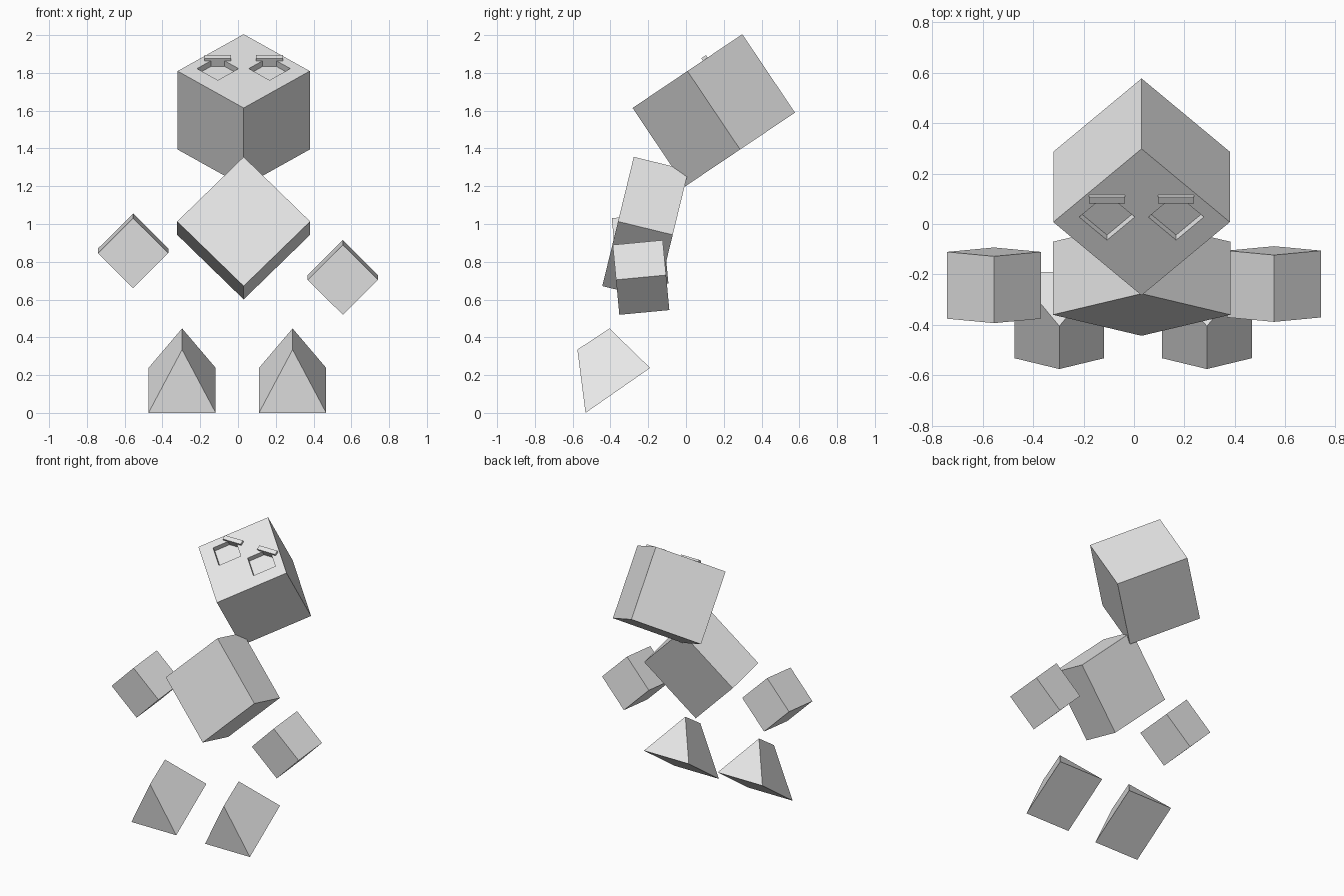
import bpy
import bmesh
import math
from mathutils import Matrix, Vector

cube = bpy.data.objects.get("Cube")
if cube:
    bpy.data.objects.remove(cube, do_unlink=True)

grey = bpy.data.materials.new("plain grey")
grey.use_nodes = True
colour = (0.8, 0.8, 0.8, 1.0)
grey.diffuse_color = colour
grey.node_tree.nodes["Principled BSDF"].inputs["Base Color"].default_value = colour


def add_object(name, bm):
    """Turn a bmesh into a flat shaded grey object."""
    bmesh.ops.recalc_face_normals(bm, faces=bm.faces[:])
    mesh = bpy.data.meshes.new(name)
    bm.to_mesh(mesh)
    bm.free()
    mesh.materials.append(grey)
    obj = bpy.data.objects.new(name, mesh)
    bpy.context.collection.objects.link(obj)
    return obj


def prism(name, outline, low, high, frame):
    """Extrude a flat outline from low to high along the frame's z axis."""
    bm = bmesh.new()
    base = bm.faces.new([bm.verts.new((u, v, low)) for u, v in outline])
    top = bmesh.ops.extrude_face_region(bm, geom=[base])["geom"]
    moved = [g for g in top if isinstance(g, bmesh.types.BMVert)]
    bmesh.ops.translate(bm, verts=moved, vec=(0, 0, high - low))
    bm.transform(frame)
    return add_object(name, bm)


def tilted(centre, degrees):
    return Matrix.Translation(centre) @ Matrix.Rotation(math.radians(degrees), 4, 'X')


def diamond(r):
    return [(0, -r), (r, 0), (0, r), (-r, 0)]


# Head, body and hands: square blocks standing on a corner
head_frame = tilted((0.03, 0.147, 1.602), 33.9)
head = prism("head", diamond(0.35), -0.25, 0.25, head_frame)
prism("body", diamond(0.352), -0.149, 0.149, tilted((0.03, -0.215, 0.978), 76.3))
prism("right_hand", diamond(0.186), -0.133, 0.133, tilted((-0.555, -0.243, 0.858), 95.4))
prism("left_hand", diamond(0.186), -0.133, 0.133, tilted((0.555, -0.238, 0.717), 95.4))

# Eyes: diamond sockets with a flat top, each under a thin brow bar
r, mid, lid = 0.11, 0.024, 0.098
half = r - (lid - mid)
for side, x in (("right", -0.137), ("left", 0.137)):
    frame = head_frame @ Matrix.Translation((x, 0, 0.25))
    socket = [(0, mid - r), (r, mid), (half, lid), (-half, lid), (-r, mid)]
    cutter = prism(side + "_eye_cutter", socket, -0.036, 0.05, frame)
    cutter.hide_render = True
    cut = head.modifiers.new(side + "_eye", 'BOOLEAN')
    cut.operation = 'DIFFERENCE'
    cut.solver = 'EXACT'
    cut.object = cutter
    bpy.context.view_layer.objects.active = head
    bpy.ops.object.modifier_apply(modifier=cut.name)
    bpy.data.objects.remove(cutter, do_unlink=True)
    brow = [(-0.071, lid), (0.071, lid), (0.071, 0.129), (-0.071, 0.129)]
    prism(side + "_brow", brow, -0.003, 0.015, frame)

# Feet: wedges with a ridge on top and a square sole tipped up at the heel
for side, x in (("right", -0.296), ("left", 0.289)):
    bm = bmesh.new()
    points = [(0, -0.575, 0.335), (0, -0.405, 0.447)]
    for s in (-0.178, 0.178):
        points += [(s, -0.19, 0.238), (s, -0.532, 0)]
    for p in points:
        bm.verts.new(Vector(p) + Vector((x, 0, 0)))
    bmesh.ops.convex_hull(bm, input=bm.verts[:])
    bmesh.ops.dissolve_limit(bm, angle_limit=0.06, verts=bm.verts[:], edges=bm.edges[:])
    add_object(side + "_foot", bm)
